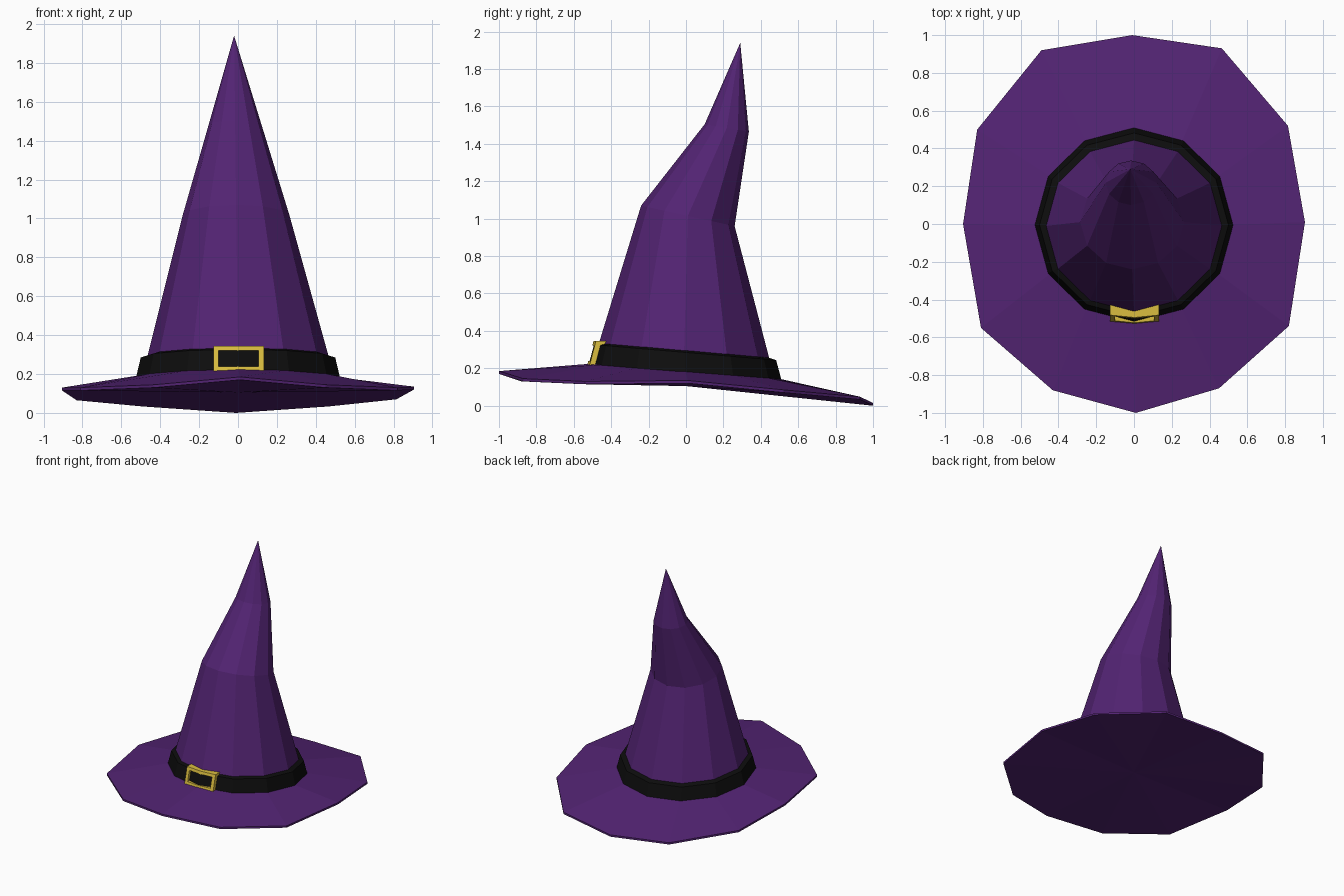
import bpy, bmesh, math

if "Cube" in bpy.data.objects:
    bpy.data.objects.remove(bpy.data.objects["Cube"])

N = 12


def material(name, rgb):
    m = bpy.data.materials.new(name)
    m.diffuse_color = (*rgb, 1)
    m.use_nodes = True
    m.node_tree.nodes["Principled BSDF"].inputs["Base Color"].default_value = m.diffuse_color
    return m


def ring(cx, cy, rx, ry, z, slope):
    """Twelve-sided tilted ring, starting at the front."""
    pts = []
    for i in range(N):
        a = -math.pi / 2 + 2 * math.pi * i / N
        y = ry * math.sin(a)
        pts.append((cx + rx * math.cos(a), cy + y, z + slope * y))
    return pts


def loft(name, rings, mat, closed=False):
    """Skin successive rings; one-point rings become fans."""
    bm = bmesh.new()
    loops = [[bm.verts.new(p) for p in r] for r in rings]
    pairs = list(zip(loops, loops[1:]))
    if closed:
        pairs.append((loops[-1], loops[0]))
    for a, b in pairs:
        n = max(len(a), len(b))
        for i in range(n):
            j = (i + 1) % n
            if len(a) == 1:
                bm.faces.new((a[0], b[j], b[i]))
            elif len(b) == 1:
                bm.faces.new((a[i], a[j], b[0]))
            else:
                bm.faces.new((a[i], a[j], b[j], b[i]))
    bmesh.ops.recalc_face_normals(bm, faces=bm.faces)
    me = bpy.data.meshes.new(name)
    bm.to_mesh(me)
    bm.free()
    me.materials.append(mat)
    ob = bpy.data.objects.new(name, me)
    bpy.context.collection.objects.link(ob)
    return ob


purple = material("purple_cloth", (0.085, 0.017, 0.17))
black = material("black_band", (0.004, 0.004, 0.004))
gold = material("gold_metal", (0.70, 0.51, 0.05))

# Brim edge: uneven, front tip raised and back drooping
rim = [(0.01, -1.0, 0.17), (0.45, -0.87, 0.13), (0.82, -0.54, 0.115),
       (0.905, 0.01, 0.12), (0.815, 0.52, 0.07), (0.465, 0.93, 0.033),
       (-0.01, 1.0, 0.0), (-0.49, 0.92, 0.033), (-0.83, 0.50, 0.065),
       (-0.905, 0.0, 0.115), (-0.81, -0.55, 0.115), (-0.43, -0.88, 0.13)]
rim_top = [(x, y, z + 0.015) for x, y, z in rim]

# Hat: closed underside, brim, and bent pointed crown
loft("hat", [
    [(0, 0, 0.105)],
    rim,
    rim_top,
    ring(0, -0.005, 0.50, 0.50, 0.185, -0.08),
    ring(0, -0.01, 0.465, 0.455, 0.295, -0.09),
    ring(-0.01, 0.01, 0.275, 0.25, 1.015, -0.22),
    ring(-0.015, 0.218, 0.135, 0.118, 1.485, -0.17),
    [(-0.02, 0.29, 1.94)],
], purple)

# Band: closed strip around the crown base
loft("hat_band", [
    ring(0, -0.005, 0.525, 0.515, 0.18, -0.08),
    ring(0, -0.005, 0.50, 0.487, 0.285, -0.085),
    ring(0, -0.005, 0.455, 0.445, 0.298, -0.09),
    ring(0, -0.005, 0.47, 0.47, 0.19, -0.08),
], black, closed=True)


# Buckle: rectangular frame bent and tilted to follow the band
def frame(half, z0, z1, back):
    pts = []
    for x, z in ((-half, z0), (0, z0), (half, z0), (half, z1), (0, z1), (-half, z1)):
        t = (z - 0.21) / 0.135
        y = -0.53 + 0.035 * t + 0.1 * abs(x)
        pts.append((x + 0.003, y + back * (0.03 + 0.025 * t), z))
    return pts


loft("buckle", [frame(0.13, 0.212, 0.345, 0), frame(0.103, 0.238, 0.322, 0),
                frame(0.103, 0.238, 0.322, 1), frame(0.13, 0.212, 0.345, 1)],
     gold, closed=True)
